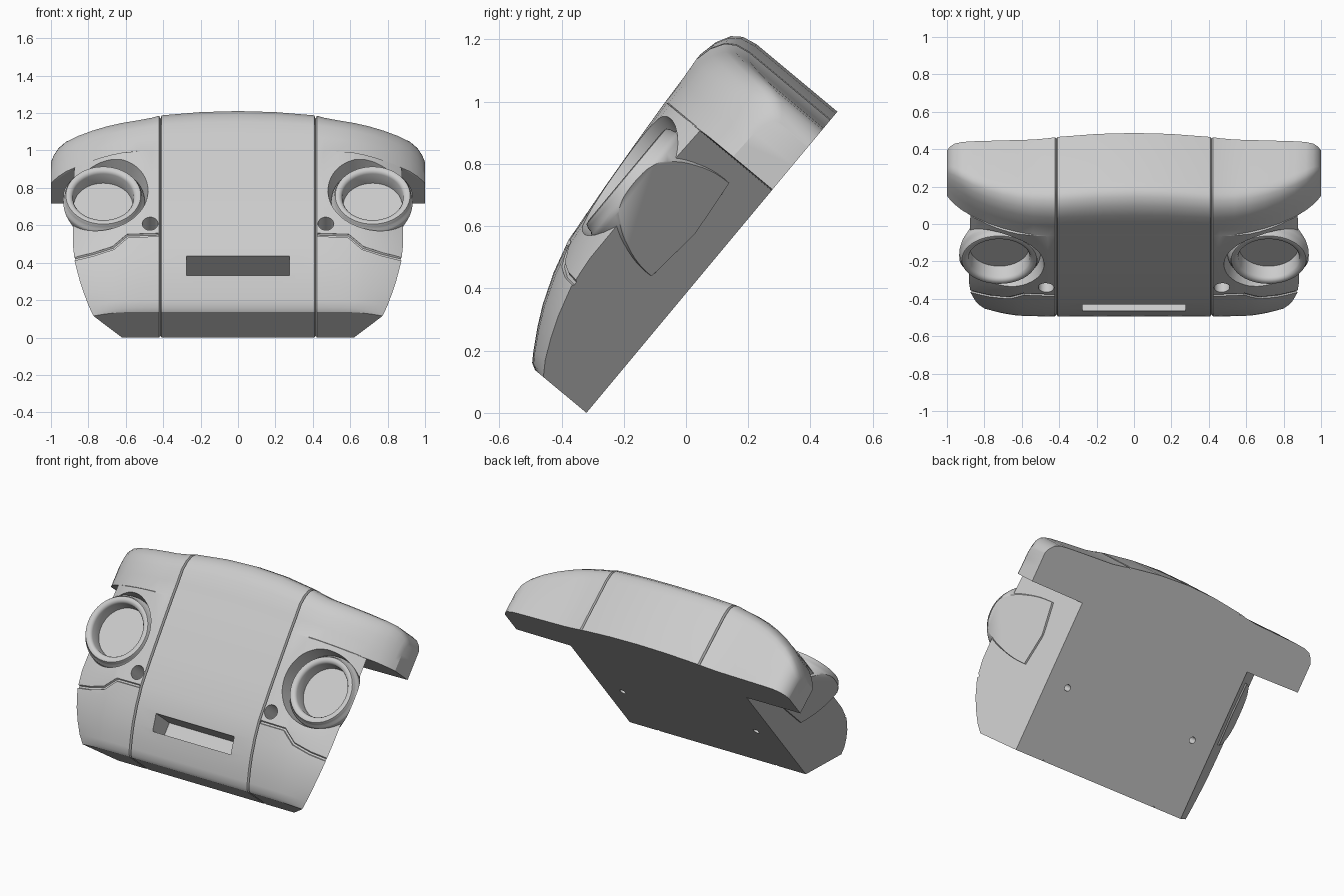
import bpy, bmesh, math
from mathutils import Matrix, Vector

cube = bpy.data.objects.get("Cube")
if cube:
    bpy.data.objects.remove(cube, do_unlink=True)

grey = bpy.data.materials.new("plain grey")
grey.use_nodes = True
grey.diffuse_color = (0.6, 0.6, 0.6, 1)
grey.node_tree.nodes["Principled BSDF"].inputs["Base Color"].default_value = (0.6, 0.6, 0.6, 1)

# Parts are modelled lying on their flat back (x across, y up the panel, z out), then tilted
TILT = Matrix.Translation((0, -0.32, 0)) @ Matrix.Rotation(math.radians(50.2), 4, 'X')
SLOPE, BACK, ARM = 0.85, 0.62, 0.93
LAMP = (0.72, 0.666)
CROWN = [(0, .215), (.012, .237), (.045, .259), (.11, .297), (.18, .332), (.28, .37),
         (.39, .4), (.6, .42), (.75, .432), (ARM, .445)]
EDGE = [(0, .18), (.045, .21), (.15, .26), (.29, .3), (.45, .315), (ARM, .30)]
TOP = [(0, 1), (.3, 1.01), (.57, 1.025), (.76, .995), (.9, .94), (.97, .87), (1, .76)]
COLS = [0, .2, .4, .408, .415, .422, .46, .54, .62, .7, .78, .86, .92, .96, .985, 1]


def lerp(table, t):
    for (a, va), (b, vb) in zip(table, table[1:]):
        if t <= b:
            return va + (vb - va) * (t - a) / (b - a)
    return table[-1][1]


def side(p):
    return max(0, (p - .42) / .58)


def seam(p):
    return .015 if abs(p - .415) < .001 else 0


def lower(p, u):
    """Front and back points of the lower body at column p."""
    crown, edge = lerp(CROWN, u), lerp(EDGE, u)
    x = p if p < BACK else BACK + (p - BACK) * SLOPE * edge / (1 - BACK)
    n = crown - (crown - edge) * side(p) ** 2 - seam(p)
    y = u + (seam(p) * .7 if u < .01 else 0)
    return (x, y, n), (min(p, BACK), y, 0)


def upper(p, t, scale):
    """Front and back points of the wide top with its arms."""
    s, start = side(p), ARM + .004
    end = 1.26 - .05 * min(1, p / .5) ** 2 - .025 * s - .07 * s ** 20 - seam(p) * .7
    y = start + t * (end - start)
    n = (.445 - .23 * s ** 2 - .05 * s ** 12 - .012 * min(1, s * 10) * t) * scale - seam(p)
    return (p, y, n), (p, y, 0)


def finish(bm, name, tilt=True):
    bmesh.ops.recalc_face_normals(bm, faces=bm.faces)
    mesh = bpy.data.meshes.new(name)
    bm.to_mesh(mesh)
    bm.free()
    obj = bpy.data.objects.new(name, mesh)
    bpy.context.collection.objects.link(obj)
    obj.data.materials.append(grey)
    if tilt:
        obj.matrix_world = TILT
    return obj


def smooth(obj, angle):
    bpy.ops.object.select_all(action='DESELECT')
    obj.select_set(True)
    bpy.context.view_layer.objects.active = obj
    bpy.ops.object.shade_smooth_by_angle(angle=math.radians(angle))


# Main shell: front and back grids closed along their borders
rows = [[lower(p, u) for p in COLS] for u, _ in CROWN]
rows += [[upper(p, t, k) for p in COLS] for t, k in TOP]
bm = bmesh.new()
grid = []
for row in rows:
    full = [[(-x, y, z) for x, y, z in pair] for pair in row[:0:-1]] + row
    grid.append([[bm.verts.new(c) for c in pair] for pair in full])
last = len(grid[0]) - 1
for a, b in zip(grid, grid[1:]):
    for j in range(last):
        for k in (0, 1):
            bm.faces.new((a[j][k], a[j + 1][k], b[j + 1][k], b[j][k]))
    for j in (0, last):
        bm.faces.new((a[j][0], a[j][1], b[j][1], b[j][0]))
for row in (grid[0], grid[-1]):
    for j in range(last):
        bm.faces.new((row[j][0], row[j + 1][0], row[j + 1][1], row[j][1]))
bmesh.ops.remove_doubles(bm, verts=bm.verts, dist=1e-5)
shell = finish(bm, "front_shell")


# Cutters
def cone(name, x, y, z0, z1, r0, r1, segments=32):
    bm = bmesh.new()
    bmesh.ops.create_cone(bm, cap_ends=True, segments=segments, radius1=r0, radius2=r1,
                          depth=z1 - z0, matrix=Matrix.Translation((x, y, (z0 + z1) / 2)))
    return finish(bm, name)


def groove(name, s):
    path = [(.425, .383), (.59, .383), (.69, .32), (.85, .3), (1, .296)]
    curve = bpy.data.curves.new(name, 'CURVE')
    curve.dimensions = '3D'
    curve.bevel_depth, curve.bevel_resolution, curve.use_fill_caps = .011, 1, True
    points = [Vector(lower(p, u)[0]) for p, u in path]
    points.append(points[-1] + Vector((.03, 0, -.06)))
    spline = curve.splines.new('POLY')
    spline.points.add(len(points) - 1)
    for target, v in zip(spline.points, points):
        target.co = (v.x * s, v.y, v.z, 1)
    temp = bpy.data.objects.new(name, curve)
    bpy.context.collection.objects.link(temp)
    bm = bmesh.new()
    bm.from_mesh(temp.to_mesh())
    bpy.data.objects.remove(temp)
    return finish(bm, name)


bm = bmesh.new()
bmesh.ops.create_cube(bm, size=1, matrix=Matrix.Translation((0, .213, .31))
                      @ Matrix.Diagonal((.55, .1, .24, 1)))
cutters = [finish(bm, "slot_cutter")]
for s, label in ((1, "left"), (-1, "right")):
    cutters += [
        cone(label + "_lamp_recess_cutter", s * LAMP[0], LAMP[1], .25, .48, .205, .25, 64),
        cone(label + "_hole_cutter", s * .47, .455, .25, .5, .042, .042),
        cone(label + "_bolt_cutter", s * .47, .445, -.1, .3, .02, .02, 16),
        groove(label + "_groove_cutter", s)]
for cutter in cutters:
    cutter.hide_render = True
    cutter.hide_set(True)
    mod = shell.modifiers.new(cutter.name, 'BOOLEAN')
    mod.operation, mod.solver, mod.object = 'DIFFERENCE', 'EXACT', cutter

# Apply the cuts and drop the cutters
bpy.context.view_layer.update()
cut = bpy.data.meshes.new_from_object(shell.evaluated_get(bpy.context.evaluated_depsgraph_get()))
shell.modifiers.clear()
shell.data = cut
for cutter in cutters:
    bpy.data.objects.remove(cutter, do_unlink=True)
smooth(shell, 28)

# Lamp bowls: turned profile, trimmed flush with the sloping side wall
BOWL = [(0, .30), (.158, .30), (.163, .372), (.17, .385), (.185, .391), (.2, .388), (.207, .375),
        (.21, .36), (.219, .352), (.222, .335), (.215, .30), (.205, .24), (.195, .12), (0, .1)]
for s, label in ((1, "left"), (-1, "right")):
    bm = bmesh.new()
    verts = [bm.verts.new((r, 0, z)) for r, z in BOWL]
    edges = [bm.edges.new(pair) for pair in zip(verts, verts[1:])]
    bmesh.ops.spin(bm, geom=verts + edges, cent=(0, 0, 0), axis=(0, 0, 1),
                   angle=math.tau, steps=64, use_merge=True)
    bmesh.ops.remove_doubles(bm, verts=bm.verts, dist=1e-5)
    bmesh.ops.translate(bm, verts=bm.verts, vec=(s * LAMP[0], LAMP[1], 0))
    bmesh.ops.bisect_plane(bm, geom=bm.verts[:] + bm.edges[:] + bm.faces[:],
                           plane_co=(s * (BACK + .012), 0, 0), plane_no=(s, 0, -SLOPE),
                           clear_outer=True)
    bmesh.ops.holes_fill(bm, edges=[e for e in bm.edges if e.is_boundary])
    smooth(finish(bm, label + "_lamp_bowl"), 40)
